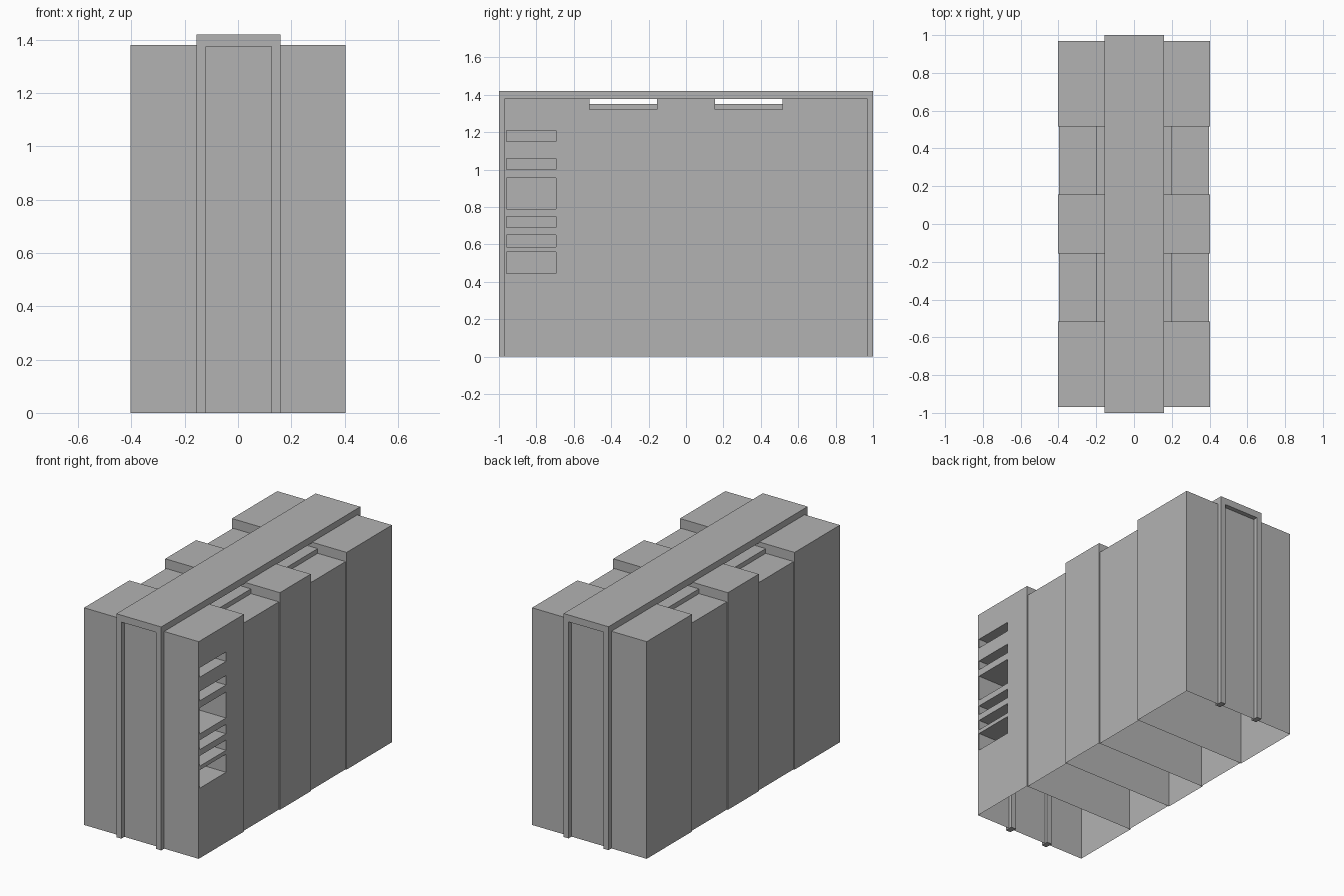
import bpy
import bmesh
from mathutils import Vector

old = bpy.data.objects.get("Cube")
if old:
    bpy.data.objects.remove(old)

grey = bpy.data.materials.new("plain_grey")
grey.use_nodes = True
colour = (0.45, 0.45, 0.45, 1)
grey.diffuse_color = colour
grey.node_tree.nodes["Principled BSDF"].inputs["Base Color"].default_value = colour


def box_mesh(low, high, open_bottom=False):
    bm = bmesh.new()
    bmesh.ops.create_cube(bm, size=1)
    low, high = Vector(low), Vector(high)
    for v in bm.verts:
        v.co = (low + high) / 2 + v.co * (high - low)
    if open_bottom:
        bm.normal_update()
        floor = [f for f in bm.faces if f.normal.z < -0.9]
        bmesh.ops.delete(bm, geom=floor, context="FACES_ONLY")
    return bm


def finish(name, bm):
    mesh = bpy.data.meshes.new(name)
    bm.to_mesh(mesh)
    bm.free()
    mesh.materials.append(grey)
    obj = bpy.data.objects.new(name, mesh)
    bpy.context.collection.objects.link(obj)
    return obj


def side_faces(bm):
    bm.normal_update()
    return [f for f in bm.faces if f.normal.x > 0.9]


def cut_slots(bm, y0, y1, spans, depth):
    """Push a column of rectangular slots into the +x wall."""
    cuts = [((0, y, 0), (0, 1, 0)) for y in (y0, y1)]
    cuts += [((0, 0, z), (0, 0, 1)) for span in spans for z in span]
    for co, no in cuts:
        faces = side_faces(bm)
        edges = {e for f in faces for e in f.edges}
        verts = {v for f in faces for v in f.verts}
        bmesh.ops.bisect_plane(bm, geom=faces + list(edges) + list(verts),
                               plane_co=co, plane_no=no)
    slots = []
    for f in side_faces(bm):
        c = f.calc_center_median()
        if y0 < c.y < y1 and any(a < c.z < b for a, b in spans):
            slots.append(f)
    made = bmesh.ops.extrude_face_region(bm, geom=slots)["geom"]
    moved = [g for g in made if isinstance(g, bmesh.types.BMVert)]
    bmesh.ops.translate(bm, verts=moved, vec=(-depth, 0, 0))
    leftover = [f for f in slots if f.is_valid]
    if leftover:
        bmesh.ops.delete(bm, geom=leftover, context="FACES_ONLY")


# Hollow body sections, open underneath
HALF, TALL, LOW = 0.403, 1.38, 1.32
front = box_mesh((-HALF, -0.97, 0), (HALF, -0.515, TALL), True)
slot_spans = [(0.445, 0.56), (0.585, 0.65), (0.69, 0.75),
              (0.79, 0.955), (1.0, 1.06), (1.15, 1.21)]
cut_slots(front, -0.96, -0.695, slot_spans, 0.25)
finish("front_section", front)
finish("middle_section", box_mesh((-HALF, -0.155, 0), (HALF, 0.155, TALL), True))
finish("back_section", box_mesh((-HALF, 0.515, 0), (HALF, 0.97, TALL), True))

# Lower sections with a raised ledge beneath the spine
for name, y0, y1 in (("front", -0.515, -0.155), ("back", 0.155, 0.515)):
    finish(name + "_low_section",
           box_mesh((-0.396, y0, 0), (0.396, y1, LOW), True))
    finish(name + "_ledge", box_mesh((-0.2, y0, LOW), (0.2, y1, 1.35)))

# Spine slab over the top, with a pair of rails down each end
finish("spine_slab", box_mesh((-0.155, -1, 1.376), (0.16, 1, 1.42)))
for end, y0, y1 in (("front", -1, -0.95), ("back", 0.95, 1)):
    for side, x0, x1 in (("right", -0.155, -0.12), ("left", 0.125, 0.16)):
        finish(end + "_" + side + "_rail", box_mesh((x0, y0, 0), (x1, y1, 1.376)))
